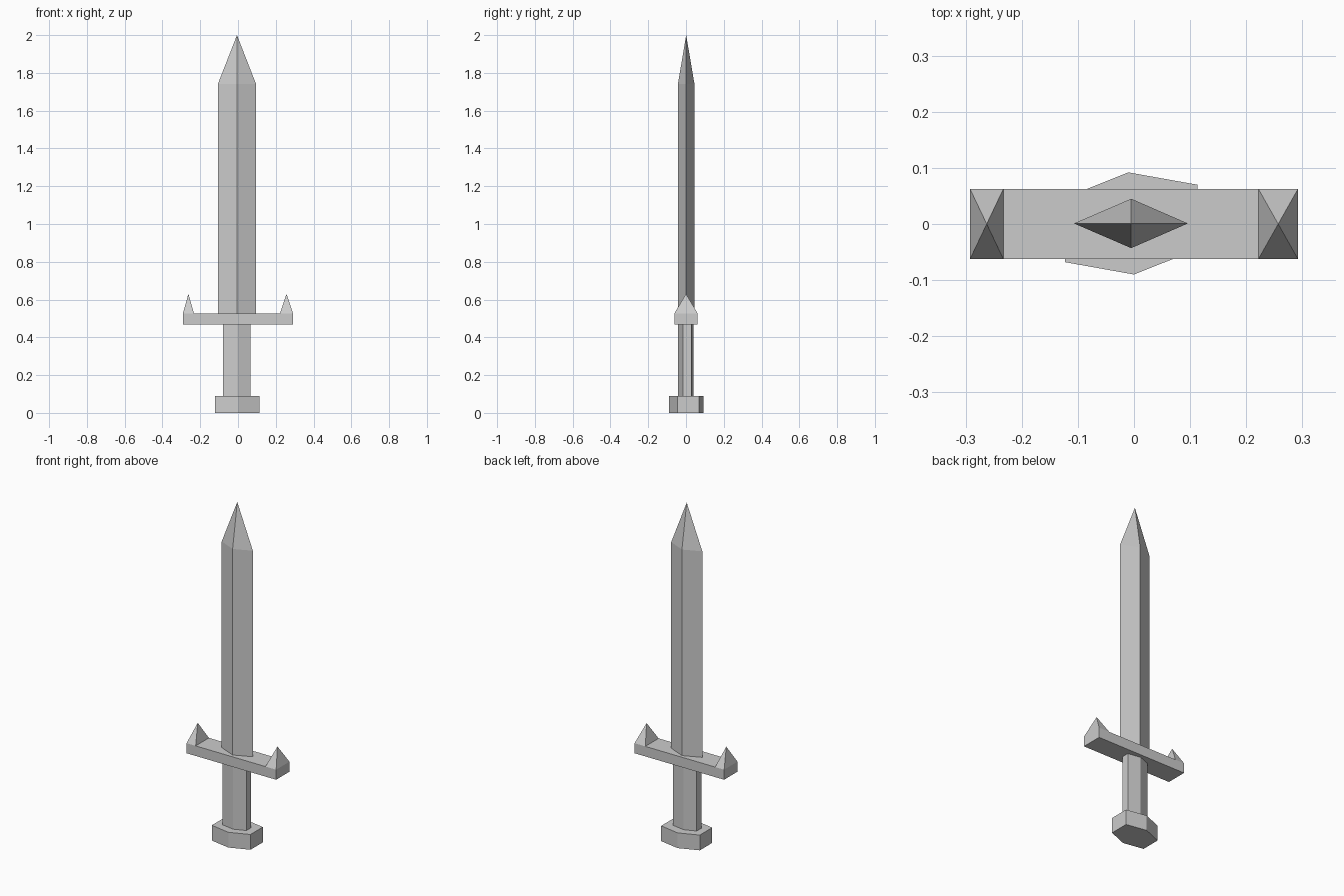
import bpy, bmesh
from mathutils import Vector

if "Cube" in bpy.data.objects:
    bpy.data.objects.remove(bpy.data.objects["Cube"])


def finish(name, bm):
    bmesh.ops.recalc_face_normals(bm, faces=bm.faces[:])
    mesh = bpy.data.meshes.new(name)
    bm.to_mesh(mesh)
    bm.free()
    obj = bpy.data.objects.new(name, mesh)
    bpy.context.collection.objects.link(obj)
    return obj


def prism(outline, z0, z1):
    """Extrude an xy outline; returns the bmesh and its top face."""
    bm = bmesh.new()
    base = bm.faces.new([bm.verts.new((x, y, z0)) for x, y in outline])
    geom = bmesh.ops.extrude_face_region(bm, geom=[base], use_keep_orig=True)["geom"]
    top = [f for f in geom if isinstance(f, bmesh.types.BMFace)][0]
    bmesh.ops.translate(bm, verts=top.verts[:], vec=(0, 0, z1 - z0))
    return bm, top


def raise_point(bm, face, z):
    """Turn a face into a pyramid with its apex at height z."""
    apex = bmesh.ops.poke(bm, faces=[face])["verts"][0]
    apex.co.z = z


def skewed_hexagon(cx, cy, hx, hy, a, b, skew=0.005):
    half = [(hx, -b), (hx, a), (-skew, hy)]
    pts = half + [(-x, -y) for x, y in half]
    return [(cx + x, cy + y) for x, y in pts]


# Pommel and grip: point-symmetric, slightly skewed hexagonal prisms
bm, _ = prism(skewed_hexagon(-0.005, 0.001, 0.118, 0.091, 0.069, 0.046), 0.0, 0.09)
finish("pommel", bm)
bm, _ = prism(skewed_hexagon(-0.007, -0.001, 0.073, 0.042, 0.029, 0.016), 0.09, 0.467)
finish("grip", bm)

# Crossguard: bar cut near both ends, end faces raised into spikes
bm, _ = prism([(-0.292, -0.062), (0.292, -0.062), (0.292, 0.062), (-0.292, 0.062)],
              0.467, 0.526)
for x in (-0.233, 0.222):
    bmesh.ops.bisect_plane(bm, geom=bm.verts[:] + bm.edges[:] + bm.faces[:],
                           plane_co=Vector((x, 0, 0)), plane_no=Vector((1, 0, 0)))
ends = [f for f in bm.faces if all(v.co.z > 0.52 for v in f.verts)
        and abs(f.calc_center_median().x) > 0.2]
for f in ends:
    raise_point(bm, f, 0.63)
finish("crossguard", bm)

# Blade: diamond section with a pointed tip
bm, top = prism([(0.096, 0.001), (-0.005, 0.045), (-0.107, 0.001), (-0.005, -0.043)],
                0.526, 1.74)
raise_point(bm, top, 2.0)
finish("blade", bm)
